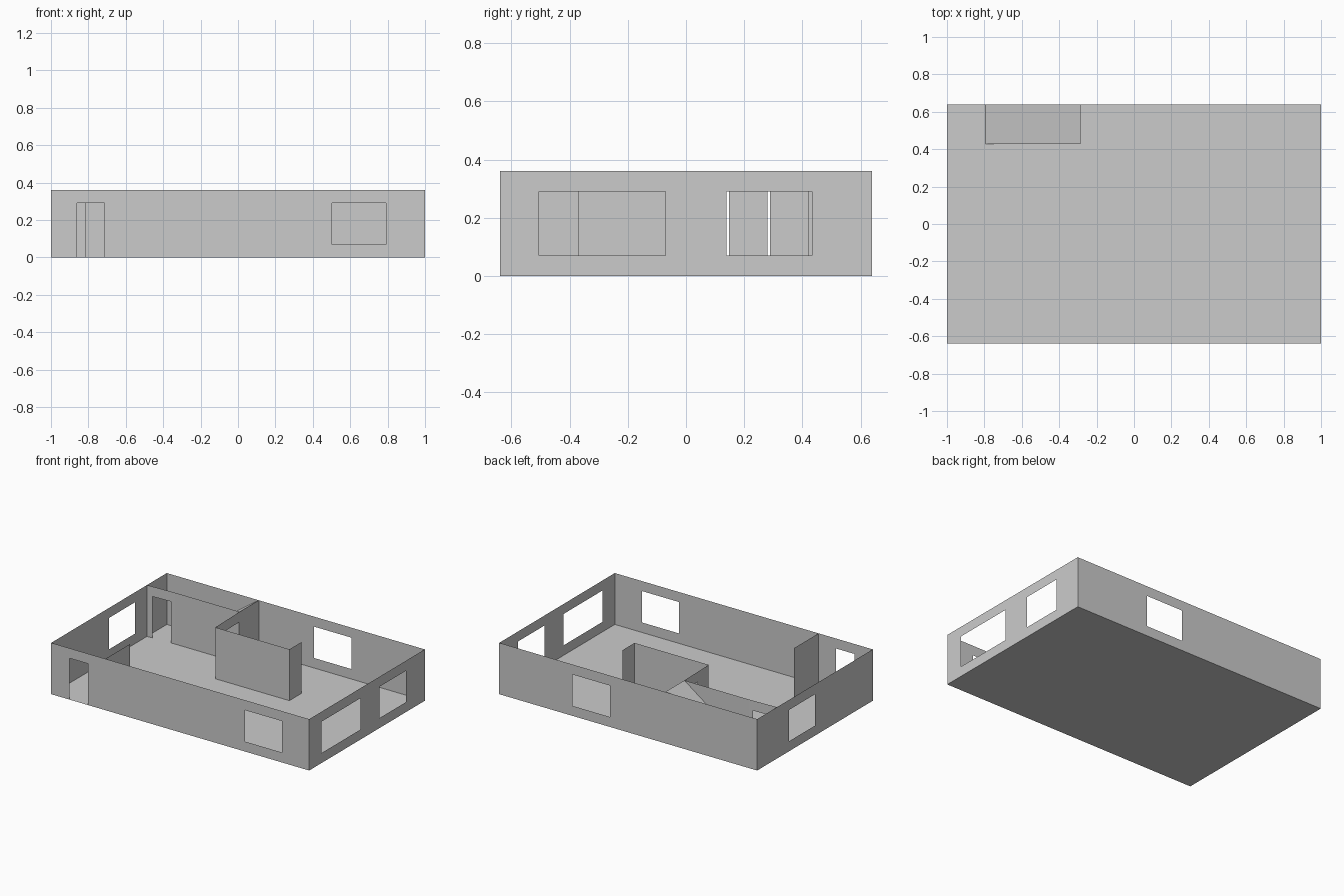
import bpy, bmesh
from mathutils import Vector

if "Cube" in bpy.data.objects:
    bpy.data.objects.remove(bpy.data.objects["Cube"])

H, DOOR, SILL, HEAD = 0.36, 0.0, 0.07, 0.29
X, Y = 1.0, 0.64


def make(name, quads):
    bm = bmesh.new()
    for q in quads:
        bm.faces.new([bm.verts.new(p) for p in q])
    bmesh.ops.remove_doubles(bm, verts=bm.verts, dist=1e-5)
    me = bpy.data.meshes.new(name)
    bm.to_mesh(me)
    bm.free()
    ob = bpy.data.objects.new(name, me)
    bpy.context.collection.objects.link(ob)
    return ob


def wall(name, a, b, openings=()):
    """Thin wall from a to b; openings are (start, end, sill) along its length."""
    a, b = Vector((*a, 0)), Vector((*b, 0))
    length = (b - a).length
    d = (b - a) / length
    us = sorted({0, length, *(u for o in openings for u in o[:2])})
    zs = sorted({0, HEAD, H, *(o[2] for o in openings)})
    quads = []
    for u0, u1 in zip(us, us[1:]):
        for z0, z1 in zip(zs, zs[1:]):
            um, zm = (u0 + u1) / 2, (z0 + z1) / 2
            if any(s < um < e and sill < zm < HEAD for s, e, sill in openings):
                continue
            quads.append([a + d * u + Vector((0, 0, z))
                          for u, z in ((u0, z0), (u1, z0), (u1, z1), (u0, z1))])
    return make(name, quads)


# floor slab
make("floor", [[(-X, -Y, 0), (X, -Y, 0), (X, Y, 0), (-X, Y, 0)]])

# outer walls with windows and entrance door
wall("front_wall", (-X, -Y), (X, -Y), [(0.14, 0.285, DOOR), (1.503, 1.79, SILL)])
wall("right_wall", (X, -Y), (X, Y), [(0.135, 0.57, SILL), (0.78, 1.073, SILL)])
wall("back_wall", (X, Y), (-X, Y), [(0.57, 0.857, SILL)])
wall("left_wall", (-X, Y), (-X, -Y), [(0.352, 0.64, SILL)])

# inner partitions
wall("entrance_partition", (-0.58, -Y), (-0.58, -0.37))
wall("stair_room_door_wall", (-X, 0.42), (-0.79, 0.428), [(0.04, 0.182, DOOR)])
wall("stair_side_wall", (-0.79, 0.428), (-0.287, 0.428))
wall("stair_end_wall", (-0.287, 0.428), (-0.287, Y))
wall("closet_door_wall", (-0.28, 0.148), (-0.287, 0.428), [(0.13, 0.272, DOOR)])
wall("long_partition", (-0.28, 0.148), (0.295, 0.148))
wall("short_partition", (0.295, 0.148), (0.295, 0.281))

# sloped stair ramp
make("stair_ramp", [[(-0.795, 0.428, 0), (-0.287, 0.428, H),
                     (-0.287, Y, H), (-0.795, Y, 0)]])
